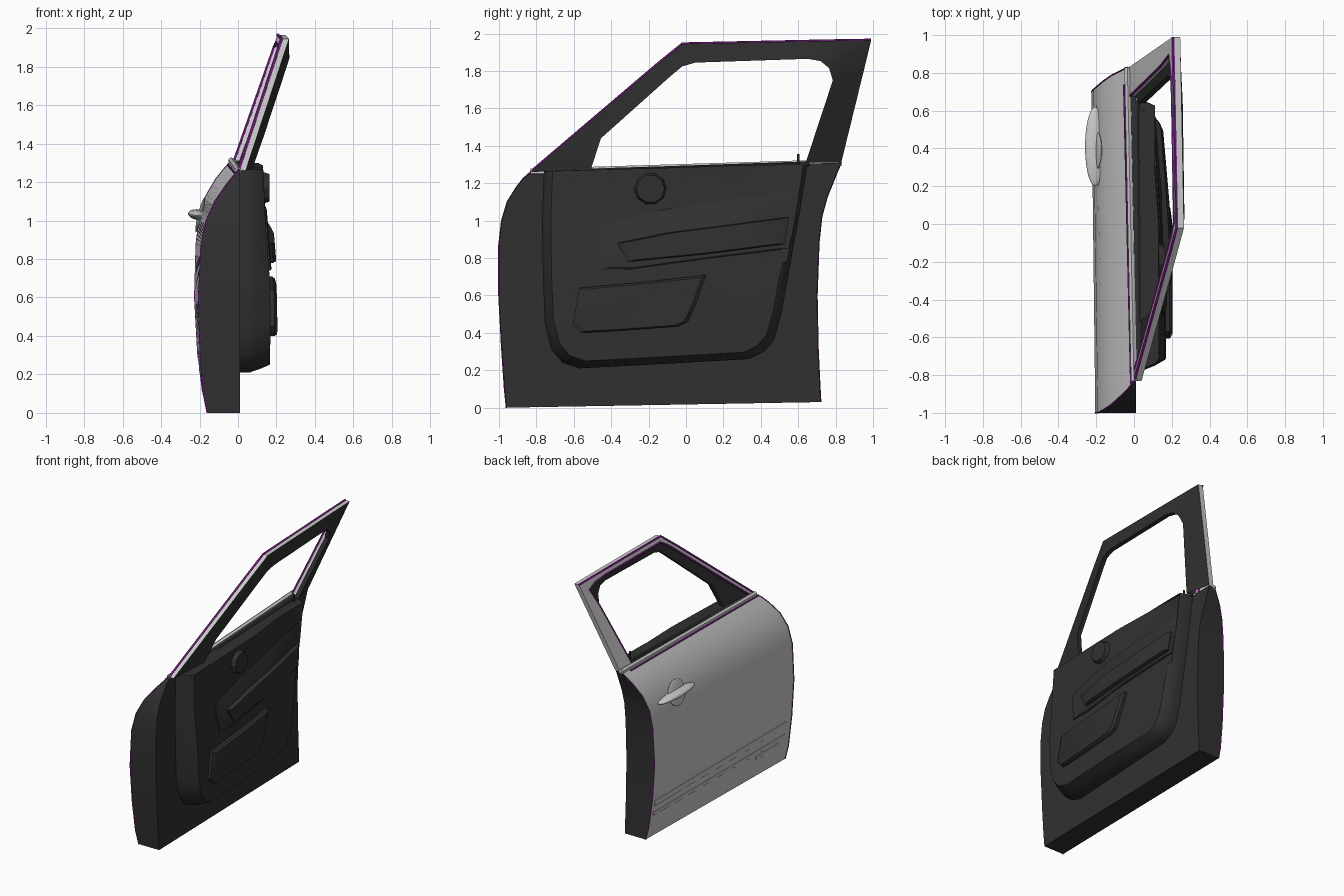
import bpy, bmesh, math
from mathutils import Vector

if "Cube" in bpy.data.objects:
    bpy.data.objects.remove(bpy.data.objects["Cube"])


def material(name, rgb):
    m = bpy.data.materials.new(name)
    m.diffuse_color = (*rgb, 1)
    m.use_nodes = True
    m.node_tree.nodes["Principled BSDF"].inputs["Base Color"].default_value = m.diffuse_color
    return m


DARK = material("dark_trim", (0.03, 0.03, 0.03))
PURPLE = material("purple_seal", (0.3, 0.02, 0.35))


def loft(name, rings, mat=None, closed=False, caps=""):
    """Skin a list of equal-length point rings; caps may hold 's' and 'e'."""
    bm = bmesh.new()
    vs = [[bm.verts.new(p) for p in r] for r in rings]
    n = len(rings[0])
    for a, b in zip(vs, vs[1:]):
        for i in range(n if closed else n - 1):
            j = (i + 1) % n
            bm.faces.new((a[i], a[j], b[j], b[i]))
    if "s" in caps:
        bm.faces.new(vs[0][::-1])
    if "e" in caps:
        bm.faces.new(vs[-1])
    bmesh.ops.recalc_face_normals(bm, faces=bm.faces)
    return finish(name, bm, mat)


def finish(name, bm, mat=None):
    me = bpy.data.meshes.new(name)
    bm.to_mesh(me)
    bm.free()
    ob = bpy.data.objects.new(name, me)
    bpy.context.collection.objects.link(ob)
    if mat:
        me.materials.append(mat)
    return ob


def outward(ob, direction):
    """Turn an open sheet so that it faces the given direction."""
    total = sum((p.normal * p.area for p in ob.data.polygons), Vector())
    if total.dot(Vector(direction)) < 0:
        ob.data.flip_normals()
    return ob


def tube(name, pts, radius, mat=None):
    """Square-section rod along a path."""
    pts = [Vector(p) for p in pts]
    rings = []
    for i, p in enumerate(pts):
        d = (pts[min(i + 1, len(pts) - 1)] - pts[max(i - 1, 0)]).normalized()
        a = d.cross(Vector((1, 0, 0.01))).normalized()
        b = d.cross(a)
        rings.append([p + radius * (a * math.cos(k * math.pi / 3) + b * math.sin(k * math.pi / 3))
                      for k in range(6)])
    return loft(name, rings, mat, True, "se")


def ellipsoid(name, loc, scale, rot=(0, 0, 0), mat=None):
    bm = bmesh.new()
    bmesh.ops.create_uvsphere(bm, u_segments=24, v_segments=12, radius=1)
    ob = finish(name, bm, mat)
    ob.location, ob.scale, ob.rotation_euler = loc, scale, rot
    return ob


# Outer skin: front and rear edges as (x, y, z), bottom to belt line
FRONT = [(-.16, -.96, 0), (-.18, -.97, .1), (-.197, -.985, .32), (-.205, -1, .6), (-.192, -1, .87),
         (-.165, -.985, 1), (-.12, -.955, 1.1), (-.065, -.905, 1.18), (-.03, -.87, 1.225), (.0, -.83, 1.26)]
REAR = [(-.165, .72, .03), (-.185, .715, .12), (-.21, .705, .33), (-.225, .70, .6), (-.217, .71, .88),
        (-.2, .725, 1.02), (-.165, .755, 1.13), (-.115, .79, 1.215), (-.075, .81, 1.265), (-.035, .83, 1.31)]


def skin(t, u, off=0.0):
    i = min(int(t), len(FRONT) - 2)
    f = t - i
    a = Vector(FRONT[i]).lerp(Vector(FRONT[i + 1]), f)
    b = Vector(REAR[i]).lerp(Vector(REAR[i + 1]), f)
    return a.lerp(b, u) - Vector((off, 0, 0))


outward(loft("outer_skin", [[skin(t, u / 10) for u in range(11)] for t in range(10)]), (-1, 0, 0))

# Inner shell: edge returns and flat inner face
edge = [Vector(p) for p in FRONT + REAR[::-1]]
flat = [Vector((0.01, p.y, p.z)) for p in edge]
outward(loft("inner_shell", [edge, flat], DARK, True, "e"), (1, 0, 0))

# Lower side mouldings with a small slanted ornament
for k, (t0, t1, u0, u1) in enumerate([(1.4, 1.52, .04, .98), (1.75, 1.95, .04, .98), (1.2, 1.32, .08, .24)]):
    loft(f"side_moulding_{k}", [[skin(t0, u0 + (u1 - u0) * s, -.005), skin(t0, u0 + (u1 - u0) * s, .005),
                                 skin(t1, u0 + (u1 - u0) * s, .005), skin(t1, u0 + (u1 - u0) * s, -.005)]
                                for s in (0, .5, 1)], None, True, "se")

# Window frame sections: outer point, inner point, seal position between them
SECTIONS = [((-.83, 1.26), (-.51, 1.27), .15), ((-.60, 1.456), (-.455, 1.44), .3),
            ((-.16, 1.83), (-.08, 1.775), .35), ((-.09, 1.887), (-.02, 1.825), .35),
            ((-.02, 1.945), (.05, 1.845), .35), ((.70, 1.96), (.65, 1.865), .35),
            ((.86, 1.963), (.72, 1.853), .38), ((.99, 1.965), (.765, 1.815), .42),
            ((.955, 1.82), (.785, 1.75), .7), ((.83, 1.31), (.64, 1.31), .8)]


def frame_pt(p, dx):
    return Vector((-.476 + .36 * p[1] - .027 * p[0] + dx, p[0], p[1]))


outer, inner, seal, top_edge = [], [], [], []
for o, i, f in SECTIONS:
    m = tuple(a + (b - a) * f for a, b in zip(o, i))
    outer.append([frame_pt(o, .04), frame_pt(o, 0), frame_pt(m, 0), frame_pt(m, .03)])
    inner.append([frame_pt(m, .03), frame_pt(i, .045), frame_pt(i, .08), frame_pt(o, .04)])
    seal.append(frame_pt(m, .002))
    top_edge.append(frame_pt(o, .002))
outward(loft("window_frame_outer", outer), (-1, 0, 0))
outward(loft("window_frame_inner", inner, DARK), (1, 0, 0))
tube("frame_seal", seal, .007, PURPLE)
tube("roof_seal", top_edge[:8], .008, PURPLE)

# Belt moulding and edge seals
tube("belt_moulding", [skin(9, 0), skin(9, .5), skin(9, 1)], .018)
tube("belt_seal", [skin(8.6, 0, .004), skin(8.6, .5, .004), skin(8.6, .95, .004)], .006, PURPLE)
tube("front_edge_seal", FRONT, .004, PURPLE)
tube("rear_edge_seal", REAR, .004, PURPLE)

# Interior trim panel: concentric rings following a shallow thickness function
TRIM = [(-.76, 1.265), (-.77, 1.0), (-.765, .7), (-.755, .45), (-.72, .31), (-.66, .24), (-.57, .21),
        (-.1, .235), (.34, .26), (.42, .3), (.47, .36), (.51, .5), (.56, .78), (.61, 1.05), (.65, 1.30),
        (.4, 1.298), (0, 1.285), (-.4, 1.275)]
DEPTH = [(0, .15), (.25, .165), (.45, .17), (.7, .165), (1, .142), (1.15, .132), (1.4, .13)]


def depth(y, z):
    for (a, da), (b, db) in zip(DEPTH, DEPTH[1:]):
        if z <= b:
            return da + (db - da) * (z - a) / (b - a) - .07 * max(0, y)


def ring(s, x=None):
    out = []
    for y, z in TRIM:
        sz = 1 if z > 1.2 and s > .8 else s
        yy, zz = -.1 + (y + .1) * s, .78 + (z - .78) * sz
        out.append(Vector((depth(yy, zz) if x is None else x, yy, zz)))
    return out


outward(loft("trim_panel", [ring(1, .0), ring(1, .06), ring(.97, .11), ring(.93), ring(.7), ring(.4), ring(.1)],
             DARK, True, "e"), (1, 0, 0))


def pad(name, pts, rise, inset):
    """Raised pad lying on the trim panel."""
    cy = sum(p[0] for p in pts) / len(pts)
    cz = sum(p[1] for p in pts) / len(pts)
    rings = []
    for s, dx in ((1, -.03), (1, rise * .6), (inset, rise)):
        rings.append([Vector((depth(y, z) + dx, cy + (y - cy) * s, cz + (z - cz) * s)) for y, z in pts])
    return loft(name, rings, DARK, True, "se")


# Pads on the trim: insert, armrest, map pocket
pad("upper_insert", [(-.49, .92), (-.46, .97), (-.12, 1.06), (.25, 1.115), (.59, 1.16), (.59, 1.08),
                     (.55, .85), (.1, .795), (-.3, .74), (-.455, .74)], .012, .96)
pad("armrest", [(-.37, .88), (-.1, .935), (.25, .98), (.55, 1.02), (.53, .875), (.1, .82), (-.31, .78)], .04, .92)
pad("map_pocket", [(-.57, .64), (-.2, .675), (.11, .71), (.06, .57), (.01, .46), (-.04, .435), (-.3, .415),
                   (-.56, .40), (-.605, .45)], .035, .93)

# Release cup disc on the trim
bm = bmesh.new()
bmesh.ops.create_cone(bm, cap_ends=True, segments=10, radius1=.095, radius2=.075, depth=.06)
disc = finish("tweeter_disc", bm, DARK)
disc.location, disc.rotation_euler = (.135, -.19, 1.17), (0, math.pi / 2, 0)

# Lock pin and window sill lip
tube("lock_pin", [(.05, .60, 1.27), (.05, .60, 1.355)], .007, DARK)
tube("sill_lip", [(.03, -.52, 1.265), (.02, .66, 1.305)], .012, DARK)

# Exterior pull handle over a round cup
ellipsoid("handle_cup", (-.196, .39, 1.03), (.012, .1, .095), (0, .25, 0))
ellipsoid("door_handle", (-.205, .41, 1.03), (.055, .21, .028), (0, .15, 0))

# Smooth shading with kept edges
for ob in bpy.data.objects:
    ob.select_set(ob.type == "MESH")
    bpy.context.view_layer.objects.active = ob
bpy.ops.object.shade_smooth_by_angle(angle=math.radians(32))
